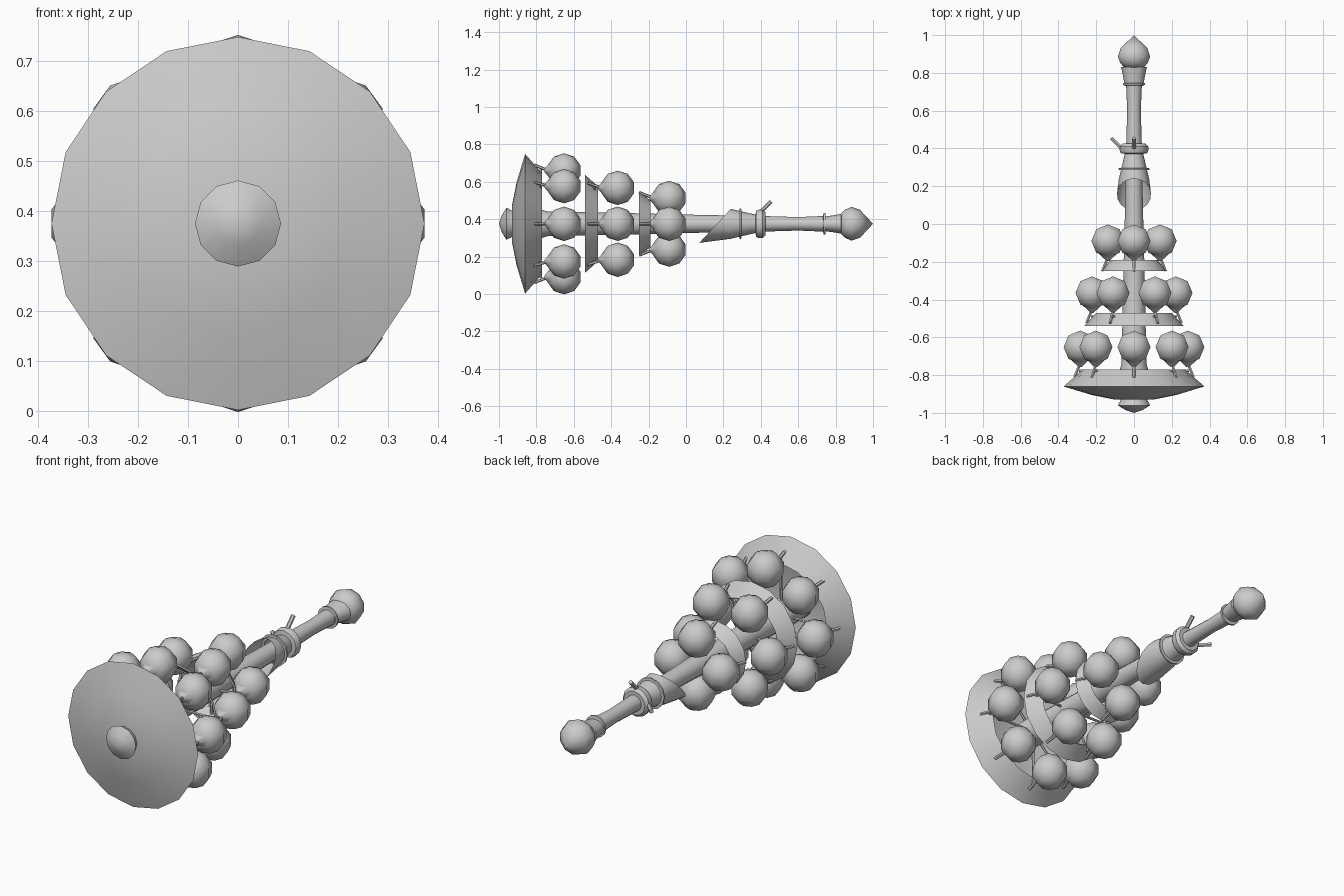
import bpy, bmesh, math
from mathutils import Vector

if "Cube" in bpy.data.objects:
    bpy.data.objects.remove(bpy.data.objects["Cube"])

CZ = 0.375  # height of the long axis

metal = bpy.data.materials.new("plain grey")
metal.diffuse_color = (0.6, 0.6, 0.6, 1)
metal.use_nodes = True
metal.node_tree.nodes["Principled BSDF"].inputs["Base Color"].default_value = metal.diffuse_color


def finish(name, bm, angle=40):
    bmesh.ops.recalc_face_normals(bm, faces=bm.faces)
    me = bpy.data.meshes.new(name)
    bm.to_mesh(me)
    bm.free()
    ob = bpy.data.objects.new(name, me)
    bpy.context.collection.objects.link(ob)
    me.materials.append(metal)
    bpy.ops.object.select_all(action='DESELECT')
    ob.select_set(True)
    bpy.context.view_layer.objects.active = ob
    bpy.ops.object.shade_smooth_by_angle(angle=math.radians(angle))
    return ob


def polar(r, a, y):
    return Vector((r * math.sin(a), y, CZ + r * math.cos(a)))


def lathe(name, profile, n, angle=40, closed=False):
    """Spin (y, radius) points about the long axis."""
    bm = bmesh.new()
    rings = []
    for y, r in profile:
        if r == 0:
            rings.append([bm.verts.new((0, y, CZ))] * n)
        else:
            rings.append([bm.verts.new(polar(r, math.tau * i / n, y)) for i in range(n)])
    pairs = list(zip(rings, rings[1:]))
    if closed:
        pairs.append((rings[-1], rings[0]))
    for a, b in pairs:
        for i in range(n):
            j = (i + 1) % n
            bm.faces.new(list(dict.fromkeys((a[i], a[j], b[j], b[i]))))
    return finish(name, bm, angle)


def rod(name, p, q, r1, r2=None, n=6):
    bm = bmesh.new()
    d = q - p
    bmesh.ops.create_cone(bm, cap_ends=True, segments=n, radius1=r1,
                          radius2=r1 if r2 is None else r2, depth=d.length)
    bm.transform(d.to_track_quat('Z', 'Y').to_matrix().to_4x4())
    bmesh.ops.translate(bm, verts=bm.verts, vec=(p + q) / 2)
    return finish(name, bm)


# Central shaft, collars and end pieces
lathe("shaft", [(-0.92, 0.068), (-0.77, 0.075), (-0.74, 0.066), (-0.25, 0.056), (0.1, 0.047),
                (0.4, 0.042), (0.6, 0.036), (0.74, 0.042)], 12)
flare = lathe("flared_neck", [(0.73, 0.044), (0.78, 0.052), (0.83, 0.062), (0.835, 0)], 12)
for v in flare.data.vertices:
    v.co.x *= 1.1
    v.co.z = CZ + (v.co.z - CZ) * 0.85
lathe("neck_ring", [(0.733, 0.04), (0.735, 0.057), (0.745, 0.057), (0.747, 0.04)], 12)
lathe("end_knob", [(0.82, 0), (0.825, 0.05), (0.85, 0.075), (0.885, 0.09), (0.93, 0.075),
                   (1.0, 0)], 10, 60)
lathe("front_cap", [(-0.92, 0.07), (-0.935, 0.072), (-0.96, 0.086), (-0.985, 0.045),
                    (-1.0, 0)], 12, 60)

# Large front shell and two tapered bands
lathe("front_shell", [(-0.93, 0), (-0.93, 0.1), (-0.905, 0.225), (-0.86, 0.373),
                      (-0.77, 0.27)], 16, 50)
lathe("middle_band", [(-0.54, 0.262), (-0.47, 0.2), (-0.475, 0.195), (-0.54, 0.25)], 16, closed=True)
lathe("small_band", [(-0.25, 0.17), (-0.19, 0.125), (-0.195, 0.12), (-0.25, 0.158)], 16, closed=True)


# Rings of bells with their stems and spokes: count, radius, centre y
def bell(x, y, z):
    bm = bmesh.new()
    bmesh.ops.create_uvsphere(bm, u_segments=8, v_segments=5, radius=0.092)
    bmesh.ops.translate(bm, verts=bm.verts, vec=(x, y, z))
    finish("bell", bm, 50)


for count, radius, y in ((8, 0.285, -0.652), (6, 0.222, -0.365), (4, 0.138, -0.09)):
    for k in range(count):
        # the six-bell ring starts sideways so two bells lie level with the shaft
        a = math.tau * k / count + math.pi / 2
        c = polar(radius, a, y)
        bell(*c)
        tip = polar(radius, a, y - 0.105)
        rod("bell_neck", tip, c - Vector((0, 0.065, 0)), 0.008, 0.05, 8)
        rod("bell_stem", polar(radius + 0.03, a, y - 0.16), tip + Vector((0, 0.02, 0)), 0.008)
        rod("spoke", polar(0.045, a, y - 0.13), polar(radius + 0.005, a, y - 0.125), 0.007)

# Slanted sleeve: a cone cut off by an oblique plane
sleeve = lathe("slanted_sleeve", [(0.04, 0.106), (0.24, 0.08), (0.29, 0.068), (0.39, 0.045)], 16)
bm = bmesh.new()
bm.from_mesh(sleeve.data)
bmesh.ops.bisect_plane(bm, geom=bm.verts[:] + bm.edges[:] + bm.faces[:],
                       plane_co=(0, 0.07, CZ - 0.103), plane_no=(0, 0.183, -0.17),
                       clear_inner=True)
bm.to_mesh(sleeve.data)
bm.free()

# Sleeve collars and the two pegs
lathe("sleeve_ring", [(0.285, 0.06), (0.287, 0.081), (0.295, 0.081), (0.297, 0.06)], 12)
lathe("peg_collar", [(0.37, 0.04), (0.375, 0.07), (0.39, 0.076), (0.41, 0.076), (0.425, 0.062),
                     (0.425, 0.04)], 12)
for a in (0, -math.pi / 2):
    rod("peg", polar(0.05, a, 0.385), polar(0.12, a, 0.455), 0.011)
